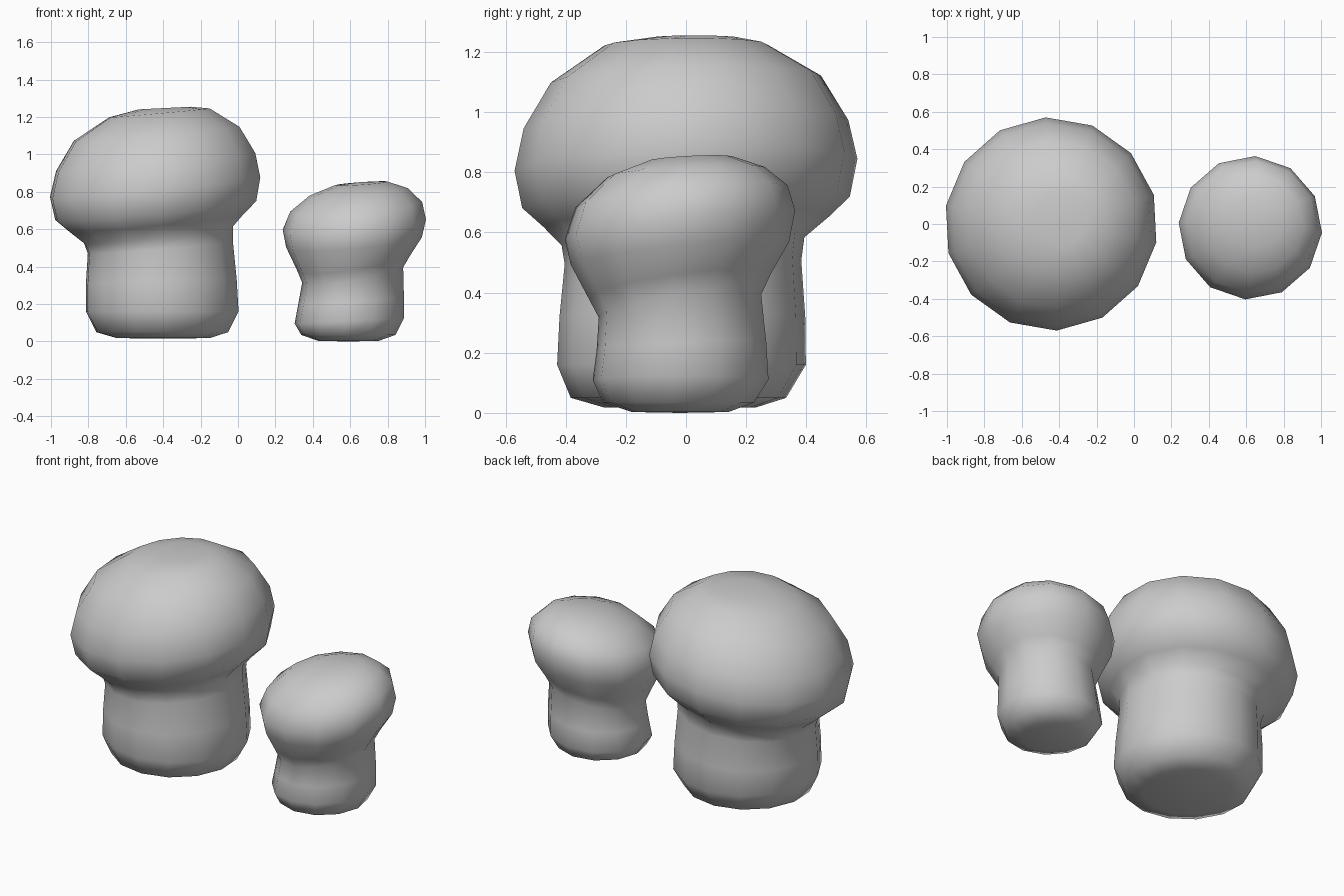
import bpy, bmesh
from math import cos, sin, radians, tau


def mushroom(name, rings, sides, phase, bottom, top):
    """Loft tilted rings (cx, cy, z, radius, slope_x, slope_y), closed by two poles."""
    bm = bmesh.new()
    loops = []
    for cx, cy, z, r, sx, sy in rings:
        loop = []
        for i in range(sides):
            a = radians(phase) + tau * i / sides
            dx, dy = r * 1.01 * cos(a), r * 1.01 * sin(a)
            loop.append(bm.verts.new((cx + dx, cy + dy, z + sx * dx + sy * dy)))
        loops.append(loop)
    low, high = bm.verts.new(bottom), bm.verts.new(top)
    for i in range(sides):
        j = (i + 1) % sides
        for a, b in zip(loops, loops[1:]):
            bm.faces.new((a[i], a[j], b[j], b[i]))
        bm.faces.new((low, loops[0][j], loops[0][i]))
        bm.faces.new((high, loops[-1][i], loops[-1][j]))
    bmesh.ops.recalc_face_normals(bm, faces=bm.faces)
    for f in bm.faces:
        f.smooth = True
    mesh = bpy.data.meshes.new(name)
    bm.to_mesh(mesh)
    bm.free()
    ob = bpy.data.objects.new(name, mesh)
    bpy.context.collection.objects.link(ob)
    return ob


# Large mushroom: stem, neck, then domed cap
mushroom("large_mushroom", [
    (-0.40, -0.02, 0.018, 0.25, 0, 0),
    (-0.405, -0.025, 0.05, 0.355, 0, 0),
    (-0.405, -0.015, 0.16, 0.41, 0, 0),
    (-0.41, -0.012, 0.32, 0.405, 0.03, 0),
    (-0.415, -0.01, 0.50, 0.39, 0.08, 0.02),
    (-0.425, -0.01, 0.57, 0.40, 0.12, 0.04),
    (-0.44, 0, 0.635, 0.47, 0.10, 0.04),
    (-0.44, 0, 0.70, 0.54, 0.10, 0.04),
    (-0.443, 0, 0.825, 0.565, 0.10, 0.04),
    (-0.44, 0, 0.96, 0.535, 0.095, 0.03),
    (-0.435, 0, 1.11, 0.445, 0.09, 0.03),
    (-0.42, 0, 1.222, 0.27, 0.09, 0.01),
    (-0.39, 0.03, 1.248, 0.14, 0.05, 0),
], 14, 93, (-0.40, -0.02, 0.015), (-0.39, 0.03, 1.248))

# Small mushroom: leaning cap on a short stem
mushroom("small_mushroom", [
    (0.59, -0.02, 0.003, 0.16, 0, 0),
    (0.59, -0.025, 0.035, 0.25, 0, 0),
    (0.595, -0.018, 0.11, 0.29, 0.05, 0),
    (0.605, -0.015, 0.22, 0.28, 0.06, 0.04),
    (0.613, -0.02, 0.355, 0.268, 0.16, 0.13),
    (0.618, -0.02, 0.42, 0.30, 0.14, 0.13),
    (0.62, -0.02, 0.53, 0.36, 0.08, 0.10),
    (0.622, -0.02, 0.625, 0.38, 0.08, 0.12),
    (0.632, -0.015, 0.72, 0.35, 0.08, 0.10),
    (0.645, 0, 0.80, 0.26, 0.08, 0.06),
    (0.66, 0.015, 0.845, 0.14, 0.07, 0.05),
], 12, 86, (0.59, -0.02, 0), (0.66, 0.015, 0.852))
